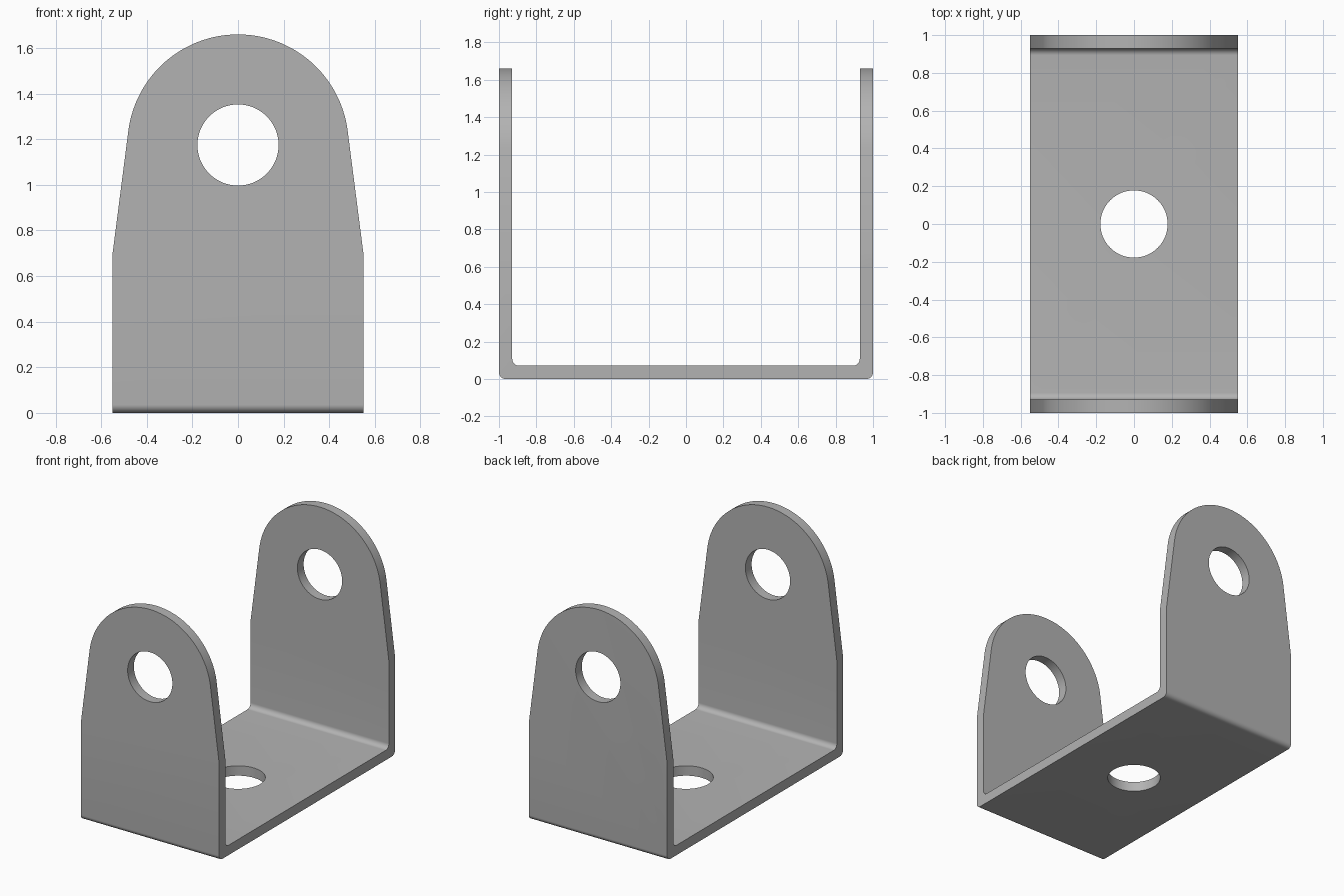
import bpy, bmesh, math
from mathutils import Vector

if "Cube" in bpy.data.objects:
    bpy.data.objects.remove(bpy.data.objects["Cube"])

HALF_W, T, R = 0.55, 0.071, 0.036      # half width, sheet thickness, bend radius
HOLE_Z, HOLE_R, ARCH_R = 1.175, 0.178, 0.485
TOP = HOLE_Z + ARCH_R


def arc(cx, cz, r, a0, a1, n):
    """Points on an arc, angles in degrees."""
    return [(cx + r * math.cos(math.radians(a0 + (a1 - a0) * i / n)),
             cz + r * math.sin(math.radians(a0 + (a1 - a0) * i / n))) for i in range(n + 1)]


def prism(name, points, to3d, depth):
    """Extrude a closed 2D outline along a vector."""
    bm = bmesh.new()
    face = bm.faces.new([bm.verts.new(to3d(p)) for p in points])
    ext = bmesh.ops.extrude_face_region(bm, geom=[face])
    verts = [v for v in ext["geom"] if isinstance(v, bmesh.types.BMVert)]
    bmesh.ops.translate(bm, verts=verts, vec=Vector(depth))
    bmesh.ops.recalc_face_normals(bm, faces=bm.faces)
    mesh = bpy.data.meshes.new(name)
    bm.to_mesh(mesh)
    bm.free()
    obj = bpy.data.objects.new(name, mesh)
    bpy.context.collection.objects.link(obj)
    return obj


# Bent sheet: U-shaped section with rounded bends, swept across the width
right = [(1, TOP + 0.1)]
right += arc(1 - R, R, R, 0, -90, 10)
inner = arc(1 - T - R, T + R, R, -90, 0, 10) + [(1 - T, TOP + 0.1)]
mirror = lambda pts: [(-y, z) for y, z in reversed(pts)]
section = right + mirror(right) + mirror(inner) + list(reversed(inner))
# the outline runs down the outside, up the far side, then back along the inside
section = right + mirror(right) + [(-y, z) for y, z in reversed(inner)] + inner
bracket = prism("bracket", section, lambda p: (-HALF_W, p[0], p[1]), (2 * HALF_W, 0, 0))

# Cutter: tapered lug outline with a rounded top, tangent to the slanted sides
tilt = 7.6
outline = [(-0.8, -0.2), (0.8, -0.2), (0.8, 0.0)]
outline = [(-HALF_W, 0.7), (-HALF_W, -0.2), (HALF_W, -0.2), (HALF_W, 0.7)]
outline += arc(0, HOLE_Z, ARCH_R, tilt, 180 - tilt, 64)
lug = prism("lug_outline_cutter", outline, lambda p: (p[0], -1.2, p[1]), (0, 2.4, 0))

# Cutters: pivot holes through both lugs, mounting hole through the base
circle = arc(0, 0, HOLE_R, 0, 360, 64)[:-1]
pivot = prism("pivot_hole_cutter", circle, lambda p: (p[0], -1.2, HOLE_Z + p[1]), (0, 2.4, 0))
mount = prism("mounting_hole_cutter", circle, lambda p: (p[0], p[1], -0.2), (0, 0, 0.6))

for cutter, op in ((lug, 'INTERSECT'), (pivot, 'DIFFERENCE'), (mount, 'DIFFERENCE')):
    mod = bracket.modifiers.new(cutter.name, 'BOOLEAN')
    mod.operation, mod.object, mod.solver = op, cutter, 'EXACT'
    cutter.hide_render = True

# Bake the cuts and drop the cutters
bpy.context.view_layer.update()
evaluated = bracket.evaluated_get(bpy.context.evaluated_depsgraph_get())
mesh = bpy.data.meshes.new_from_object(evaluated)
bracket.modifiers.clear()
bracket.data = mesh
for cutter in (lug, pivot, mount):
    bpy.data.objects.remove(cutter)

# Plain grey metal
grey = bpy.data.materials.new("grey_metal")
grey.diffuse_color = (0.45, 0.45, 0.45, 1)
grey.use_nodes = True
grey.node_tree.nodes["Principled BSDF"].inputs["Base Color"].default_value = grey.diffuse_color
mesh.materials.clear()
mesh.materials.append(grey)

bpy.context.view_layer.objects.active = bracket
bracket.select_set(True)
bpy.ops.object.shade_smooth_by_angle(angle=math.radians(30))
